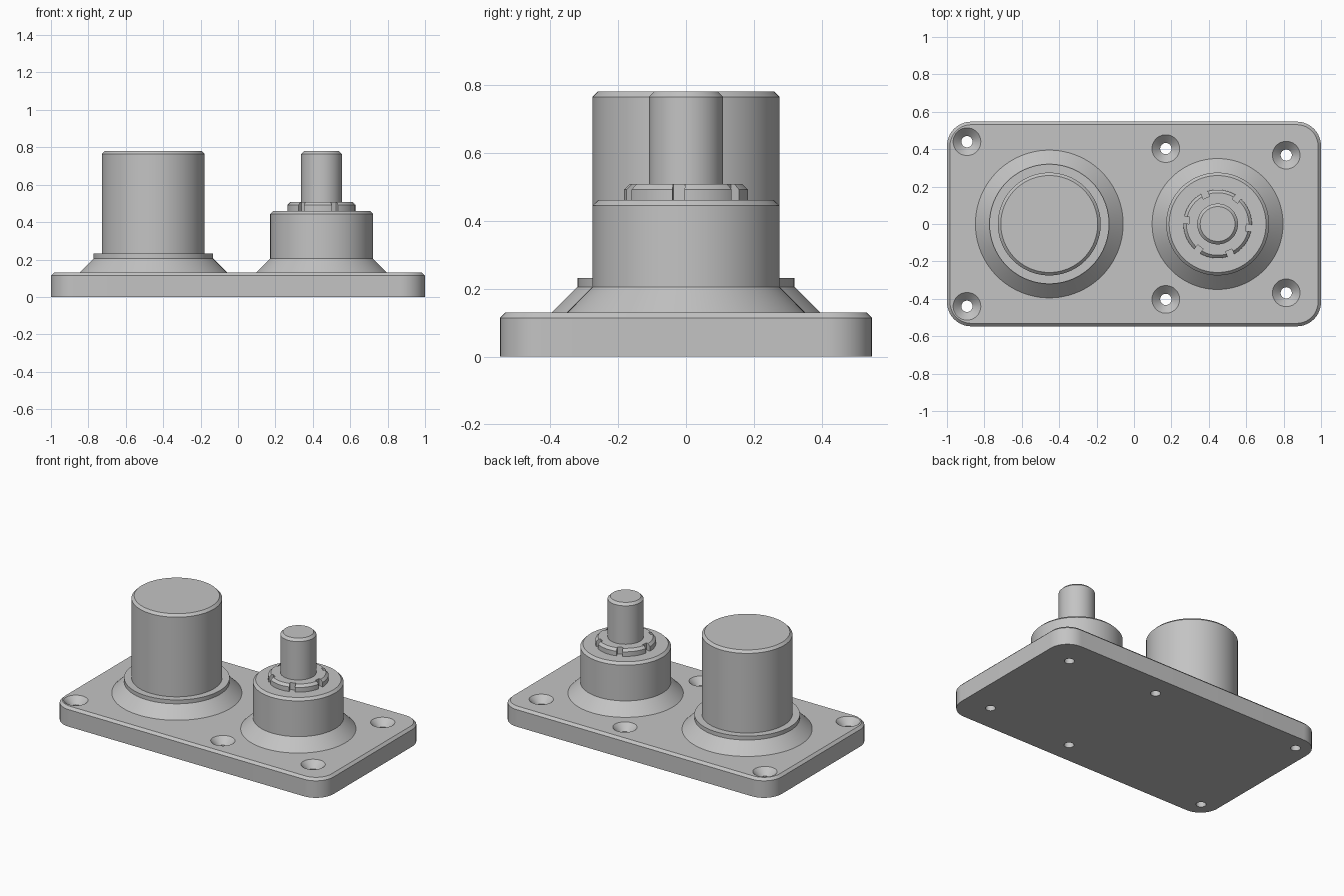
import bpy, bmesh, math
from mathutils import Matrix, Vector

cube = bpy.data.objects.get("Cube")
if cube:
    bpy.data.objects.remove(cube, do_unlink=True)

steel = bpy.data.materials.new("grey steel")
steel.use_nodes = True
steel.diffuse_color = (0.55, 0.55, 0.55, 1)
steel.node_tree.nodes["Principled BSDF"].inputs["Base Color"].default_value = (0.55, 0.55, 0.55, 1)

CHAMFER = 0.016
TOP = 0.13


def add_object(name, bm):
    bmesh.ops.recalc_face_normals(bm, faces=bm.faces)
    mesh = bpy.data.meshes.new(name)
    bm.to_mesh(mesh)
    bm.free()
    mesh.materials.append(steel)
    obj = bpy.data.objects.new(name, mesh)
    bpy.context.collection.objects.link(obj)
    return obj


def stack_rings(bm, rings):
    """Skin closed rings of points from bottom to top and cap both ends."""
    loops = [[bm.verts.new(p) for p in ring] for ring in rings]
    n = len(loops[0])
    for a, b in zip(loops, loops[1:]):
        for i in range(n):
            j = (i + 1) % n
            bm.faces.new((a[i], a[j], b[j], b[i]))
    bm.faces.new(loops[0][::-1])
    bm.faces.new(loops[-1])


def turned(bm, profile, x, y=0, sides=96):
    """Add a solid of revolution from (radius, height) pairs."""
    angles = [math.tau * i / sides for i in range(sides)]
    stack_rings(bm, [[(x + r * math.cos(a), y + r * math.sin(a), z) for a in angles]
                     for r, z in profile])


def turned_part(name, profile, x):
    bm = bmesh.new()
    turned(bm, profile, x)
    return add_object(name, bm)


def cut(target, cutter):
    cutter.hide_render = True
    mod = target.modifiers.new("cut", 'BOOLEAN')
    mod.operation = 'DIFFERENCE'
    mod.solver = 'EXACT'
    mod.object = cutter
    bpy.context.view_layer.objects.active = target
    bpy.ops.object.modifier_apply(modifier=mod.name)
    bpy.data.objects.remove(cutter, do_unlink=True)


def rounded_rect(hx, hy, r, z, steps=16):
    points = []
    for k, (sx, sy) in enumerate(((1, 1), (-1, 1), (-1, -1), (1, -1))):
        for i in range(steps + 1):
            a = math.pi / 2 * (k + i / steps)
            points.append((sx * (hx - r) + r * math.cos(a), sy * (hy - r) + r * math.sin(a), z))
    return points


# Base plate with chamfered upper edge
bm = bmesh.new()
stack_rings(bm, [rounded_rect(1, 0.547, 0.13, 0),
                 rounded_rect(1, 0.547, 0.13, TOP - CHAMFER),
                 rounded_rect(1 - CHAMFER, 0.547 - CHAMFER, 0.13 - CHAMFER, TOP)])
plate = add_object("base_plate", bm)

# Countersunk screw holes, mirrored front to back
bm = bmesh.new()
for x, y in ((-0.893, 0.44), (0.17, 0.403), (0.814, 0.368)):
    for side in (1, -1):
        turned(bm, [(0.03, -0.1), (0.03, TOP - 0.044), (0.074, TOP), (0.074, TOP + 0.1)],
               x, y * side, 48)
cut(plate, add_object("screw_hole_cutter", bm))

# Wide post: conical foot and collar, then the tall cylinder
WIDE_X, SLIM_X = -0.453, 0.447
turned_part("wide_post_foot", [(0.395, TOP - 0.02), (0.395, TOP), (0.32, 0.205), (0.32, 0.231)], WIDE_X)
turned_part("wide_post", [(0.275, 0.2), (0.275, 0.78 - CHAMFER), (0.275 - CHAMFER, 0.78)], WIDE_X)

# Slim post: flared housing, notched nut and shaft
turned_part("shaft_housing", [(0.35, TOP - 0.02), (0.35, TOP), (0.275, 0.205),
                              (0.275, 0.46 - CHAMFER), (0.275 - CHAMFER, 0.46)], SLIM_X)
turned_part("shaft", [(0.109, 0.44), (0.109, 0.78 - CHAMFER), (0.109 - CHAMFER, 0.78)], SLIM_X)
nut = turned_part("notched_nut", [(0.183, 0.45), (0.183, 0.507 - CHAMFER),
                                  (0.183 - CHAMFER, 0.507)], SLIM_X)

# Six notches around the nut
bm = bmesh.new()
for i in range(6):
    turn = Matrix.Rotation(math.radians(60 * i - 7), 4, 'Z')
    place = (Matrix.Translation((SLIM_X, 0, 0.48)) @ turn @ Matrix.Translation((0.203, 0, 0))
             @ Matrix.Diagonal((0.1, 0.036, 0.2, 1)))
    bmesh.ops.create_cube(bm, size=1, matrix=place)
cut(nut, add_object("notch_cutter", bm))

# Smooth curved walls, crisp edges
bpy.ops.object.select_all(action='DESELECT')
for obj in bpy.context.collection.objects:
    if obj.type == 'MESH' and steel.name in obj.data.materials:
        obj.select_set(True)
        bpy.context.view_layer.objects.active = obj
bpy.ops.object.shade_smooth_by_angle(angle=math.radians(30))
